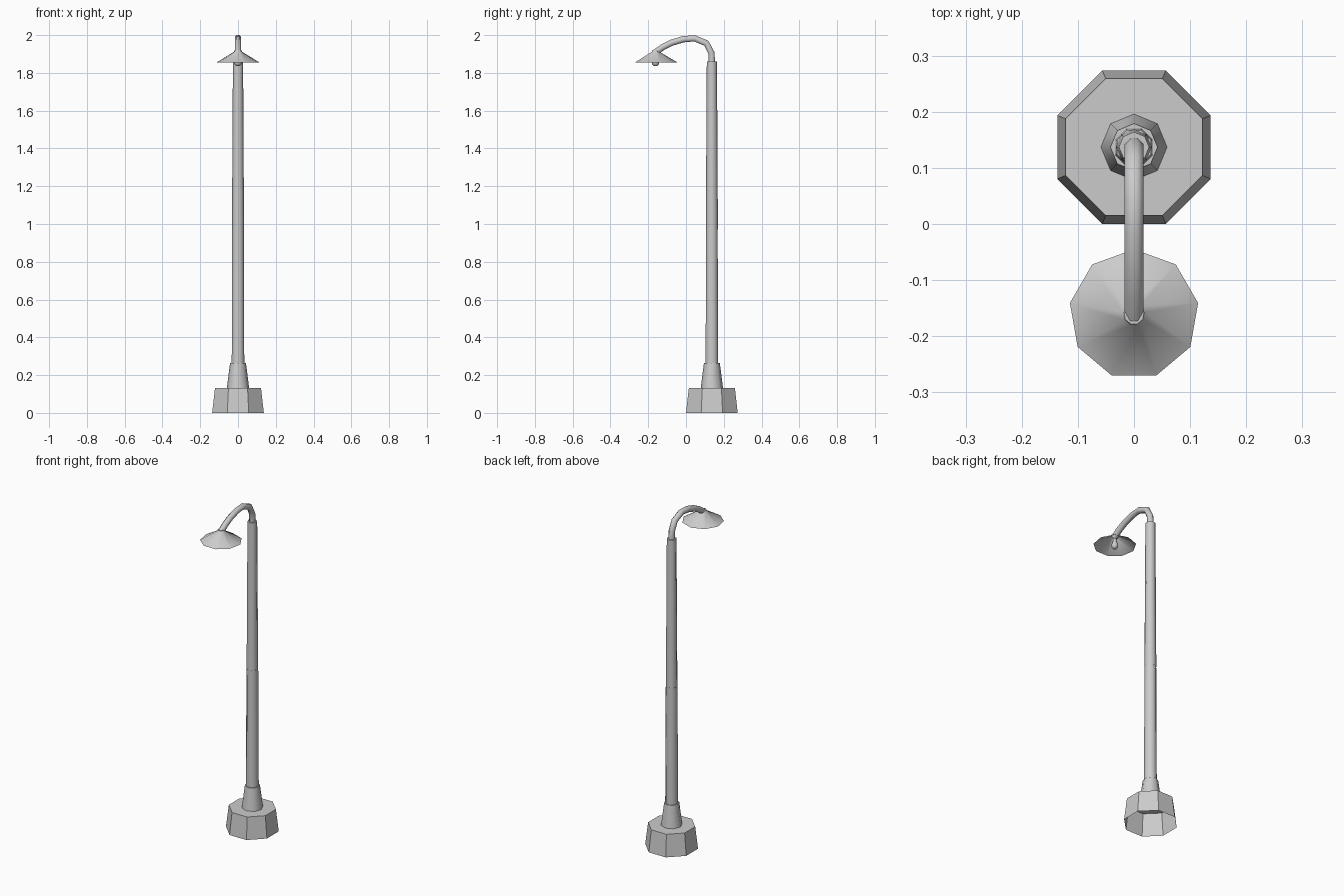
import bpy, bmesh, math
from mathutils import Vector

cube = bpy.data.objects.get("Cube")
if cube:
    bpy.data.objects.remove(cube)

POLE_Y, LAMP_Y = 0.137, -0.161

metal = bpy.data.materials.new("grey_metal")
metal.use_nodes = True
GREY = (0.6, 0.6, 0.6, 1)
metal.diffuse_color = GREY
metal.node_tree.nodes["Principled BSDF"].inputs["Base Color"].default_value = GREY


def add_rings(name, rings, caps=(False, False), angle=30):
    """Skin a list of vertex rings into one tube-like object."""
    bm = bmesh.new()
    loops = [[bm.verts.new(p) for p in ring] for ring in rings]
    n = len(loops[0])
    for a, b in zip(loops, loops[1:]):
        for i in range(n):
            j = (i + 1) % n
            bm.faces.new((a[i], a[j], b[j], b[i]))
    if caps[0]:
        bm.faces.new(loops[0][::-1])
    if caps[1]:
        bm.faces.new(loops[-1])
    mesh = bpy.data.meshes.new(name)
    bm.to_mesh(mesh)
    bm.free()
    mesh.materials.append(metal)
    obj = bpy.data.objects.new(name, mesh)
    bpy.context.collection.objects.link(obj)
    bpy.ops.object.select_all(action="DESELECT")
    obj.select_set(True)
    bpy.context.view_layer.objects.active = obj
    bpy.ops.object.shade_smooth_by_angle(angle=math.radians(angle))
    return obj


def lathe(name, y, profile, sides, turn=0.0, caps=(False, False), angle=30):
    """Turn (radius, height) points around an upright axis at y."""
    rings = []
    for r, z in profile:
        angles = [turn + math.tau * i / sides for i in range(sides)]
        rings.append([(r * math.cos(a), y + r * math.sin(a), z) for a in angles])
    return add_rings(name, rings, caps, angle)


# Footing: tapered octagon, open underneath
lathe("footing", POLE_Y, [(0.148, 0), (0.132, 0.132)], 8, math.pi / 8, (False, True))

# Collar and tapered pole
lathe("collar", POLE_Y, [(0.059, 0.132), (0.042, 0.265)], 8, 0, (False, True), 50)
lathe("lower_pole", POLE_Y, [(0.036, 0.265), (0.033, 0.97)], 8, math.pi / 8, (False, True), 50)
lathe("upper_pole", POLE_Y, [(0.032, 0.97), (0.027, 1.86)], 8, 0, (False, True), 50)

# Curved arm: an octagonal tube swept along a bend in the YZ plane
path = [Vector((0, y, z)) for y, z in (
    (POLE_Y, 1.855), (0.135, 1.905), (0.108, 1.957), (0.045, 1.983),
    (-0.015, 1.978), (-0.075, 1.960), (-0.125, 1.935), (-0.165, 1.907))]
side = Vector((1, 0, 0))
arm_rings = []
for i, p in enumerate(path):
    tangent = (path[min(i + 1, len(path) - 1)] - path[max(i - 1, 0)]).normalized()
    up = tangent.cross(side)
    ring = []
    for k in range(8):
        a = math.tau * (k + 0.5) / 8
        ring.append(p + 0.018 * (side * math.cos(a) + up * math.sin(a)))
    arm_rings.append(ring)
add_rings("arm", arm_rings, (True, True), 50)

# Lamp shade: nine-sided open cone with a small neck
lathe("lamp_shade", LAMP_Y, [(0.116, 1.855), (0.021, 1.912), (0.018, 1.922)],
      9, math.pi / 2, (False, True), 45)

# Bulb: teardrop hanging below the shade
lathe("bulb", LAMP_Y, [(0.009, 1.836), (0.018, 1.846), (0.019, 1.858), (0.010, 1.885), (0.010, 1.908)],
      8, 0, (True, False), 60)
